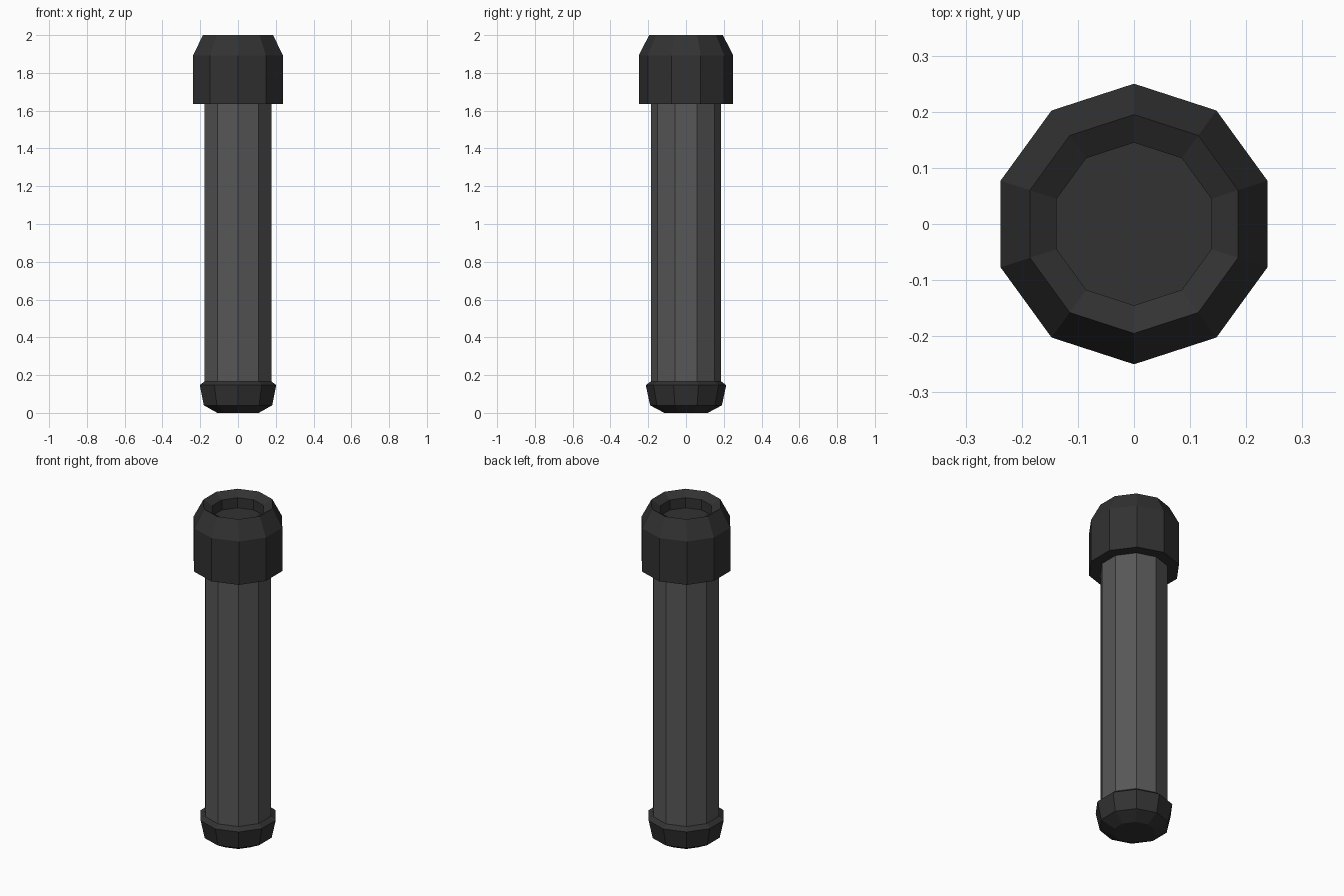
import bpy, bmesh, math

if "Cube" in bpy.data.objects:
    bpy.data.objects.remove(bpy.data.objects["Cube"])

SIDES = 10

def material(name, rgb):
    m = bpy.data.materials.new(name)
    m.diffuse_color = (*rgb, 1)
    m.use_nodes = True
    m.node_tree.nodes["Principled BSDF"].inputs["Base Color"].default_value = m.diffuse_color
    return m

rubber = material("black", (0.032, 0.032, 0.032))
metal = material("dark grey", (0.095, 0.095, 0.095))

def lathe(name, profile, mat, cap_start=False, cap_end=False):
    """Ten-sided turned part from (radius, height) points, a corner facing front."""
    bm = bmesh.new()
    rings = []
    for r, z in profile:
        angles = [math.pi / 2 + 2 * math.pi * i / SIDES for i in range(SIDES)]
        rings.append([bm.verts.new((r * math.cos(a), r * math.sin(a), z)) for a in angles])
    for low, high in zip(rings, rings[1:]):
        for i in range(SIDES):
            j = (i + 1) % SIDES
            bm.faces.new((low[i], low[j], high[j], high[i]))
    if cap_start:
        bm.faces.new(rings[0][::-1])
    if cap_end:
        bm.faces.new(rings[-1])
    mesh = bpy.data.meshes.new(name)
    bm.to_mesh(mesh)
    bm.free()
    mesh.materials.append(mat)
    obj = bpy.data.objects.new(name, mesh)
    bpy.context.collection.objects.link(obj)
    return obj

# Rounded end cap at the bottom
lathe("tail_cap", [(0.115, 0), (0.19, 0.04), (0.213, 0.147), (0.186, 0.167)],
      rubber, cap_start=True)
# Plain grip tube
lathe("handle", [(0.186, 0.167), (0.186, 1.635)], metal)
# Wide head with bevelled rim and a shallow recess in the top
lathe("head", [(0.186, 1.635), (0.25, 1.635), (0.25, 1.893), (0.195, 2.0),
               (0.145, 1.97), (0.145, 1.91)], rubber, cap_end=True)
